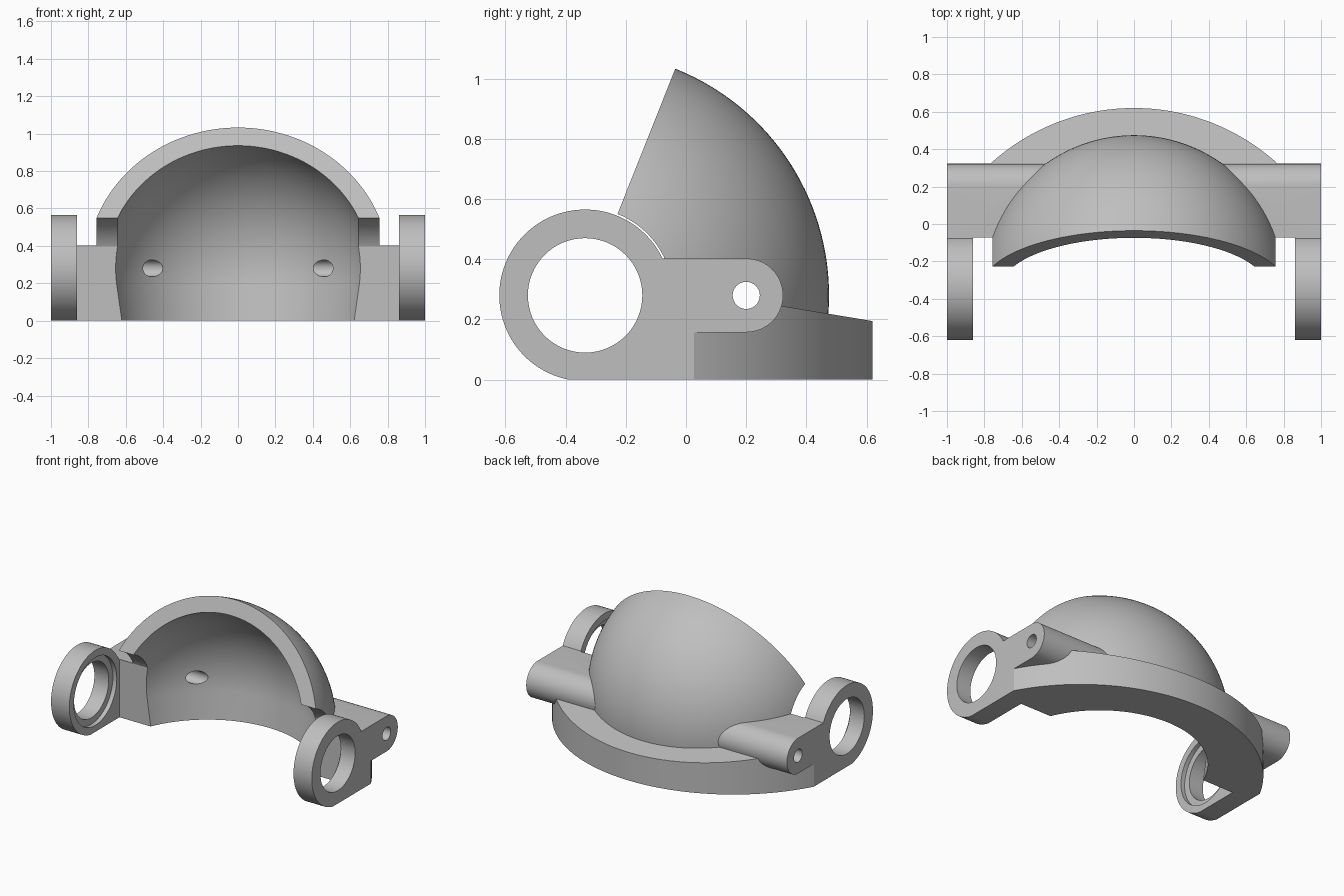
import bpy
import bmesh
from math import sin, cos, asin, sqrt, radians, pi
from mathutils import Vector, Matrix

old = bpy.data.objects.get("Cube")
if old:
    bpy.data.objects.remove(old)

# Main dimensions
PIVOT_Y, PIVOT_Z = -0.335, 0.28      # ring axis, also the dome centre
OUTER, INNER = 0.81, 0.706           # dome radii
FRONT_Y = -0.07                      # front face of the mounting blocks
RING_IN, SIDE = 0.86, 1.0            # ring inner and outer faces
PIN_Y, ARM_R = 0.2, 0.1225           # rear pin position and arm rounding

grey = bpy.data.materials.new("plain_grey")
grey.use_nodes = True
colour = (0.52, 0.52, 0.52, 1)
grey.diffuse_color = colour
grey.node_tree.nodes["Principled BSDF"].inputs["Base Color"].default_value = colour


def finish(name, bm):
    bmesh.ops.remove_doubles(bm, verts=bm.verts, dist=1e-5)
    bmesh.ops.recalc_face_normals(bm, faces=bm.faces)
    mesh = bpy.data.meshes.new(name)
    bm.to_mesh(mesh)
    bm.free()
    mesh.materials.append(grey)
    obj = bpy.data.objects.new(name, mesh)
    bpy.context.collection.objects.link(obj)
    return obj


def arc(cy, cz, r, start, end, steps):
    angles = [radians(start + (end - start) * i / steps) for i in range(steps + 1)]
    return [(cy + r * cos(a), cz + r * sin(a)) for a in angles]


def prism(name, profile, x0, x1):
    """Extrude a (y, z) profile along x."""
    bm = bmesh.new()
    face = bm.faces.new([bm.verts.new((x0, y, z)) for y, z in profile])
    new = bmesh.ops.extrude_face_region(bm, geom=[face])["geom"]
    verts = [v for v in new if isinstance(v, bmesh.types.BMVert)]
    bmesh.ops.translate(bm, verts=verts, vec=(x1 - x0, 0, 0))
    return finish(name, bm)


def rod(name, y, z, r, half):
    return prism(name, arc(y, z, r, 0, 360, 64)[:-1], -half, half)


def lathe(name, profile):
    """Revolve an (r, z) profile about the vertical axis through the dome centre."""
    bm = bmesh.new()
    verts = [bm.verts.new((r, PIVOT_Y, z)) for r, z in profile]
    edges = [bm.edges.new(pair) for pair in zip(verts, verts[1:])]
    bmesh.ops.spin(bm, geom=verts + edges, cent=(0, PIVOT_Y, 0), axis=(0, 0, 1),
                   angle=2 * pi, steps=128, use_merge=True)
    return finish(name, bm)


def combine(target, other, operation):
    mod = target.modifiers.new("join", 'BOOLEAN')
    mod.operation = operation
    mod.solver = 'EXACT'
    mod.object = other
    bpy.context.view_layer.objects.active = target
    bpy.ops.object.modifier_apply(modifier=mod.name)
    bpy.data.objects.remove(other)


def sphere_arc(radius, z):
    start = asin((z - PIVOT_Z) / radius) * 180 / pi
    points = arc(0, PIVOT_Z, radius, start, 90, 48)
    return points[:-1] + [(0, PIVOT_Z + radius)]


# Dome
shell = lathe("half_dome_bracket", [(0, 0.05)] + sphere_arc(OUTER, 0.05))

# Curved base flange with a sloping top
bm = bmesh.new()
BASE_Y, BASE_R = -0.52, 1.14
sweep = asin(SIDE / BASE_R) * 180 / pi
outline = [(x, y) for x, y in arc(0, BASE_Y, BASE_R, 90 - sweep, 90 + sweep, 80)]
outline += [(-SIDE, -0.09), (SIDE, -0.09)]
low = [bm.verts.new((x, y, 0)) for x, y in outline]
high = [bm.verts.new((x, y, 0.298 - y / 6)) for x, y in outline]
bm.faces.new(low)
bm.faces.new(high)
for i in range(len(low)):
    j = (i + 1) % len(low)
    bm.faces.new((low[i], low[j], high[j], high[i]))
combine(shell, finish("base_flange", bm), 'UNION')

# Side arms: front ring, block and rounded rear end in one profile
RING_R = 0.285
top = PIVOT_Z + ARM_R
meet = asin(ARM_R / RING_R) * 180 / pi
foot = 360 - asin(PIVOT_Z / RING_R) * 180 / pi
side_profile = arc(PIVOT_Y, PIVOT_Z, RING_R, meet, 180 + (360 - foot), 72)
side_profile += [(0, 0), (0, PIVOT_Z - ARM_R)]
side_profile += arc(PIN_Y, PIVOT_Z, ARM_R, -90, 90, 32)
for sign in (-1, 1):
    combine(shell, prism("side_arm", side_profile, sign * 0.42, sign * SIDE), 'UNION')

# Hollow interior with a slightly tapered lower band
cavity = [(0, -0.1), (0.662, -0.1)] + sphere_arc(INNER, 0.18)
combine(shell, lathe("cavity", cavity), 'DIFFERENCE')

# Front opening: flat block face, clearance curve round the rings, tilted dome edge
tilt = 68.3
opening = [(-2, -0.2), (FRONT_Y, -0.2)]
opening += arc(PIVOT_Y, PIVOT_Z, 0.291, 24.5, tilt, 20)
opening += [(PIVOT_Y + 1.2 * cos(radians(tilt)), PIVOT_Z + 1.2 * sin(radians(tilt))),
            (-2, PIVOT_Z + 1.2 * sin(radians(tilt)))]
combine(shell, prism("front_opening", opening, -RING_IN, RING_IN), 'DIFFERENCE')

# Ring holes, their inner steps and the rear pin holes
combine(shell, rod("ring_hole", PIVOT_Y, PIVOT_Z, 0.19, 1.2), 'DIFFERENCE')
combine(shell, rod("ring_step", PIVOT_Y, PIVOT_Z, 0.235, RING_IN + 0.03), 'DIFFERENCE')
combine(shell, rod("pin_hole", PIN_Y, PIVOT_Z, 0.045, 1.2), 'DIFFERENCE')

# Smooth curved surfaces, sharp edges kept
bpy.ops.object.select_all(action='DESELECT')
shell.select_set(True)
bpy.context.view_layer.objects.active = shell
bpy.ops.object.shade_smooth_by_angle(angle=radians(25))
